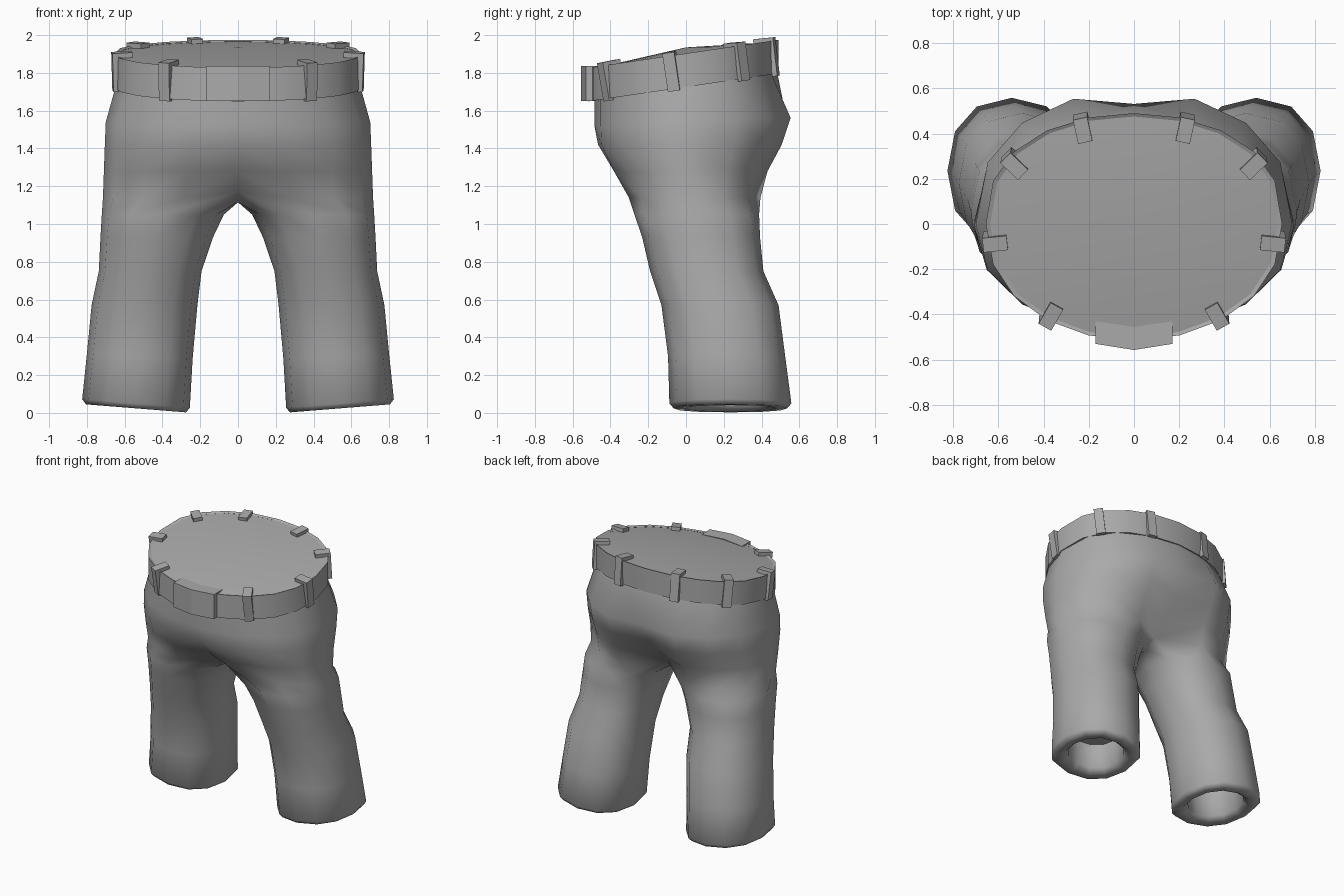
import bpy, bmesh, math
from mathutils import Vector

cube = bpy.data.objects.get("Cube")
if cube:
    bpy.data.objects.remove(cube, do_unlink=True)

grey = bpy.data.materials.new("plain grey")
grey.use_nodes = True
COLOUR = (0.4, 0.4, 0.4, 1)
grey.diffuse_color = COLOUR
grey.node_tree.nodes["Principled BSDF"].inputs["Base Color"].default_value = COLOUR

SLOPE = 0.147        # the waistline rises towards the back
WAIST = (0.655, -0.515, 0.49)


def finish(bm, name, angle, mirror=False):
    """Turn a bmesh into a shaded, coloured object."""
    bmesh.ops.recalc_face_normals(bm, faces=bm.faces)
    me = bpy.data.meshes.new(name)
    bm.to_mesh(me)
    bm.free()
    me.materials.append(grey)
    ob = bpy.data.objects.new(name, me)
    bpy.context.collection.objects.link(ob)
    bpy.ops.object.select_all(action='DESELECT')
    ob.select_set(True)
    bpy.context.view_layer.objects.active = ob
    bpy.ops.object.shade_smooth_by_angle(angle=math.radians(angle))
    if mirror:
        mod = ob.modifiers.new("mirror", 'MIRROR')
        mod.use_clip = True
        mod.merge_threshold = 0.002
    return ob


def soft(v, power):
    """Signed power, for rounded-square outlines."""
    return math.copysign(abs(v) ** power, v)


def outline(t, w, yf, yb):
    """Point on the torso outline; t = 0 at the front, pi at the back."""
    c = math.cos(t)
    y = yf * soft(c, 0.9) if c > 0 else -yb * soft(c, 0.8)
    return w * math.sin(t), y


def bridge(bm, a, b, closed=True):
    for i in range(len(a) if closed else len(a) - 1):
        j = (i + 1) % len(a)
        bm.faces.new((a[i], a[j], b[j], b[i]))


# Trousers: half torso rings, a crotch seam, then closed leg rings
bm = bmesh.new()
SEG = 8
torso = [  # z, slope, half width, front, back, front pinch, back pinch, centre lift
    (1.87, 0.147, 0.635, -0.49, 0.47, 1, 1, 0),
    (1.72, 0.147, 0.65, -0.485, 0.485, 1, 1, 0),
    (1.54, 0.04, 0.70, -0.485, 0.59, 1, 0.9, 0),
    (1.42, 0.0, 0.705, -0.48, 0.54, 0.97, 0.84, 0),
    (1.28, 0.0, 0.71, -0.41, 0.46, 0.85, 0.72, 0),
    (1.14, 0.0, 0.715, -0.325, 0.42, 0.6, 0.52, 0.03),
]
prev = None
for z, s, w, yf, yb, pf, pb, lift in torso:
    ring = []
    for i in range(SEG + 1):
        x, y = outline(math.pi * i / SEG, w, yf, yb)
        dz = 0
        if i in (0, SEG):
            x, y, dz = 0, y * (pf if i == 0 else pb), lift
        ring.append(bm.verts.new((x, y, z + s * y + dz)))
    if prev:
        bridge(bm, prev, ring, closed=False)
    prev = ring
prev = prev + [bm.verts.new((0, y, 1.115)) for y in (0.13, 0.02, -0.10)]

legs = [  # z, tilt, centre x, centre y, radius x, radius y
    (1.05, 0.0, 0.398, 0.057, 0.323, 0.33),
    (0.93, 0.0, 0.43, 0.08, 0.298, 0.312),
    (0.75, 0.0, 0.465, 0.11, 0.272, 0.30),
    (0.57, 0.0, 0.495, 0.18, 0.28, 0.31),
    (0.30, 0.04, 0.52, 0.215, 0.28, 0.31),
    (0.05, 0.08, 0.54, 0.235, 0.285, 0.323),
    (0.024, 0.08, 0.54, 0.235, 0.265, 0.30),
    (0.024, 0.08, 0.54, 0.235, 0.21, 0.24),
    (0.055, 0.08, 0.54, 0.235, 0.18, 0.20),
    (0.25, 0.08, 0.525, 0.22, 0.18, 0.20),
]
for z, tilt, cx, cy, rx, ry in legs:
    ring = []
    for i in range(12):
        a = math.radians(30 * i - 120)
        x = cx + rx * soft(math.cos(a), 0.88)
        y = cy + ry * soft(math.sin(a), 0.88)
        ring.append(bm.verts.new((x, y, z + tilt * (x - cx))))
    bridge(bm, prev, ring)
    prev = ring
bm.faces.new(prev)
finish(bm, "trousers", 75, mirror=True)

# Belt band and the slightly domed waist cover
N = 20


def waist_ring(bm, z, shrink):
    w, yf, yb = (v * shrink for v in WAIST)
    pts = []
    for i in range(N):
        x, y = outline(2 * math.pi * i / N, w, yf, yb)
        pts.append(bm.verts.new((x, y, z + SLOPE * y)))
    return pts


bm = bmesh.new()
rings = [waist_ring(bm, z, k) for z, k in
         ((1.725, 0.95), (1.725, 1.0), (1.903, 1.0), (1.896, 0.97))]
for a, b in zip(rings, rings[1:]):
    bridge(bm, a, b)
finish(bm, "belt", 30)

bm = bmesh.new()
rim = waist_ring(bm, 1.894, 0.975)
mid = bm.verts.new((0, 0, 1.935))
for i in range(N):
    bm.faces.new((rim[i], rim[(i + 1) % N], mid))
finish(bm, "waist_cover", 30)


def extrude_profile(bm, pts, along):
    face = bm.faces.new([bm.verts.new(p) for p in pts])
    out = bmesh.ops.extrude_face_region(bm, geom=[face])
    bmesh.ops.translate(bm, vec=along,
                        verts=[v for v in out["geom"] if isinstance(v, bmesh.types.BMVert)])


# Belt loops: a strap outside the belt with a flap folded over its top
profile = ((0.012, -0.1), (0.018, 0.105), (-0.09, 0.11),
           (-0.09, 0.08), (-0.015, 0.08), (-0.015, -0.1))
bm = bmesh.new()
for deg in (36, 83, 122, 159):
    t = math.radians(deg)
    x, y = outline(t, *WAIST)
    x2, y2 = outline(t + 0.05, *WAIST)
    tangent = Vector((x2 - x, y2 - y, SLOPE * (y2 - y))).normalized()
    up = Vector((0, -SLOPE, 1)).normalized()
    out = tangent.cross(up)
    base = Vector((x, y, 1.814 + SLOPE * y))
    extrude_profile(bm, [base + out * r + up * h - tangent * 0.032 for r, h in profile],
                    tangent * 0.064)
finish(bm, "belt_loops", 30, mirror=True)

# Buckle: a plate bent along its middle
bm = bmesh.new()
plan = ((-0.17, -0.53), (0, -0.557), (0.17, -0.53),
        (0.17, -0.43), (0, -0.455), (-0.17, -0.43))
extrude_profile(bm, [(x, y, 1.65) for x, y in plan], Vector((0, 0, 0.187)))
finish(bm, "buckle", 5)
